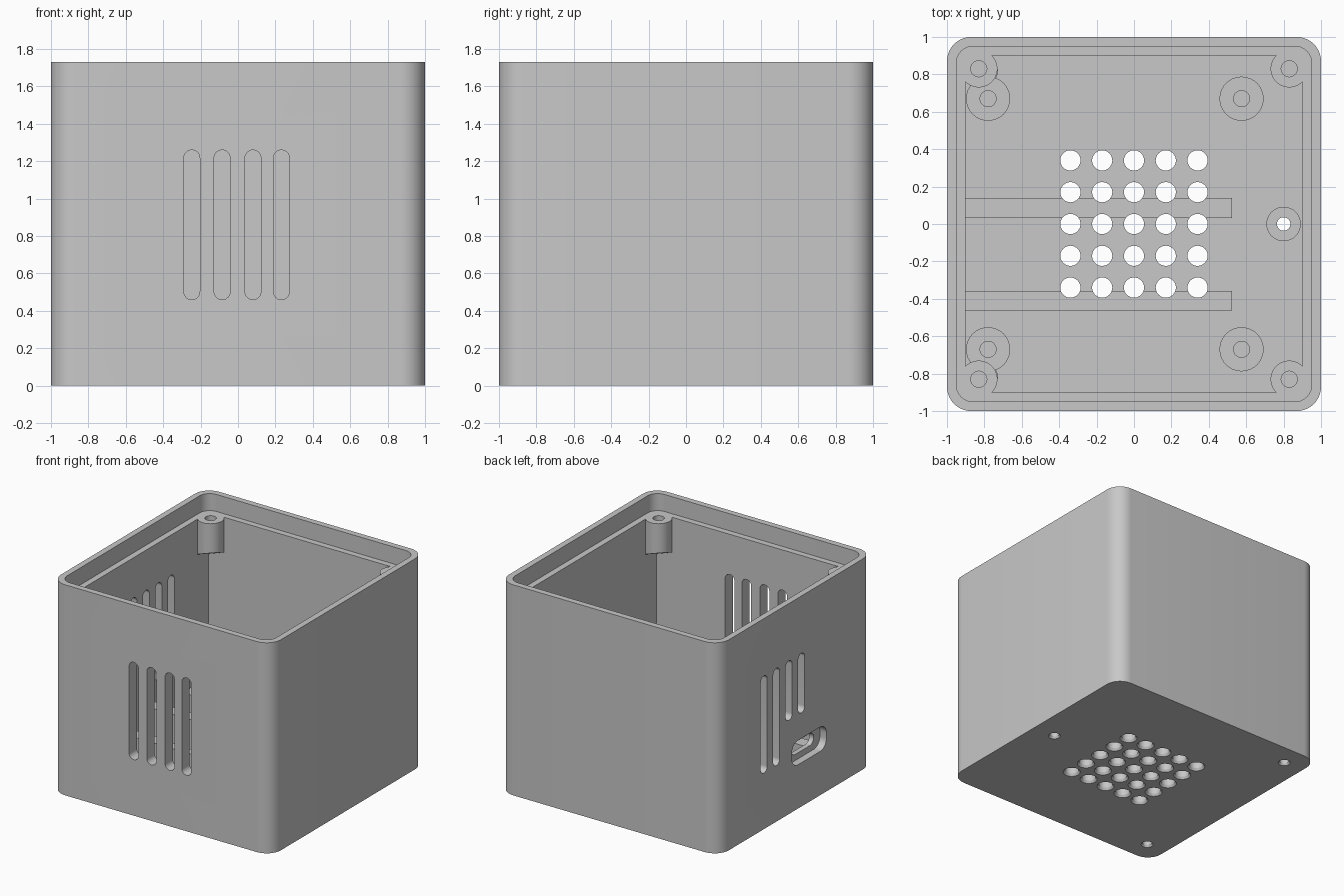
import bpy, bmesh, math

if "Cube" in bpy.data.objects:
    bpy.data.objects.remove(bpy.data.objects["Cube"], do_unlink=True)

HEIGHT, LEDGE, FLOOR, INNER = 1.73, 1.59, 0.09, 0.9
GRID = [0.17 * i for i in range(-2, 3)]
FOOT_HOLES = [(0.8, 0), (-0.82, 0.82), (-0.82, -0.82)]

grey = bpy.data.materials.new("plain grey plastic")
grey.use_nodes = True
colour = (0.58, 0.58, 0.58, 1)
grey.diffuse_color = colour
grey.node_tree.nodes["Principled BSDF"].inputs["Base Color"].default_value = colour


def finish(name, bm):
    bmesh.ops.recalc_face_normals(bm, faces=bm.faces)
    mesh = bpy.data.meshes.new(name)
    bm.to_mesh(mesh)
    bm.free()
    mesh.materials.append(grey)
    obj = bpy.data.objects.new(name, mesh)
    bpy.context.collection.objects.link(obj)
    return obj


def smooth(obj):
    bpy.ops.object.select_all(action='DESELECT')
    obj.select_set(True)
    bpy.context.view_layer.objects.active = obj
    bpy.ops.object.shade_smooth_by_angle(angle=math.radians(30))


def rounded(w, h, r, cu=0, cv=0, seg=10):
    """Outline of a rounded rectangle."""
    pts = []
    for k, (su, sv) in enumerate([(1, 1), (-1, 1), (-1, -1), (1, -1)]):
        for i in range(seg + 1):
            a = (k + i / seg) * math.pi / 2
            pts.append((cu + su * (w / 2 - r) + r * math.cos(a),
                        cv + sv * (h / 2 - r) + r * math.sin(a)))
    return pts


def prism(bm, outline, axis, lo, hi):
    """Extrude an outline along an axis."""
    place = {'x': lambda u, v, t: (t, u, v),
             'y': lambda u, v, t: (u, t, v),
             'z': lambda u, v, t: (u, v, t)}[axis]
    a = [bm.verts.new(place(u, v, lo)) for u, v in outline]
    b = [bm.verts.new(place(u, v, hi)) for u, v in outline]
    bm.faces.new(a)
    bm.faces.new(b)
    for i in range(len(a)):
        bm.faces.new((a[i - 1], a[i], b[i], b[i - 1]))
    bmesh.ops.remove_doubles(bm, verts=a + b, dist=1e-5)


def lathe(bm, profile, x, y, seg=32):
    """Revolve a closed (radius, z) profile about a vertical axis."""
    rings = []
    for r, z in profile:
        if r == 0:
            rings.append([bm.verts.new((x, y, z))] * seg)
        else:
            rings.append([bm.verts.new((x + r * math.cos(2 * math.pi * i / seg),
                                        y + r * math.sin(2 * math.pi * i / seg), z))
                          for i in range(seg)])
    for k in range(len(rings)):
        p, q = rings[k - 1], rings[k]
        if p[0] is p[1] and q[0] is q[1]:
            continue
        for i in range(seg):
            j = (i + 1) % seg
            bm.faces.new(list(dict.fromkeys((p[i], p[j], q[j], q[i]))))


def cut(obj, cutters):
    for c in cutters:
        c.hide_render = True
        mod = obj.modifiers.new(c.name, 'BOOLEAN')
        mod.operation, mod.solver, mod.object = 'DIFFERENCE', 'EXACT', c
    bpy.context.view_layer.update()
    deps = bpy.context.evaluated_depsgraph_get()
    mesh = bpy.data.meshes.new_from_object(obj.evaluated_get(deps))
    obj.modifiers.clear()
    obj.data = mesh


def cutter(name, outline, axis, lo, hi):
    bm = bmesh.new()
    prism(bm, outline, axis, lo, hi)
    return finish(name, bm)


# Main case body
bm = bmesh.new()
prism(bm, rounded(2, 2, 0.13), 'z', 0, HEIGHT)
case = finish("case_shell", bm)

# Lid recess and cavity
recess = cutter("lid_recess_cutter", rounded(1.9, 1.9, 0.09), 'z', LEDGE, HEIGHT + 0.1)
square = [(INNER, INNER), (-INNER, INNER), (-INNER, -INNER), (INNER, -INNER)]
cavity = cutter("cavity_cutter", square, 'z', FLOOR, HEIGHT + 0.05)

# Vent slots in the front and the side wall
bm = bmesh.new()
for x in (-0.247, -0.085, 0.08, 0.232):
    prism(bm, rounded(0.085, 0.8, 0.0425, x, 0.86), 'y', -1.1, -0.85)
for y, low in ((0.416, 0.46), (0.254, 0.46), (0.092, 0.77), (-0.07, 0.77)):
    prism(bm, rounded(0.085, 1.26 - low, 0.0425, y, (1.26 + low) / 2), 'x', -1.1, -0.85)
slots = finish("vent_slot_cutter", bm)

# Cable port: wide outer recess and a narrow opening
port_recess = cutter("port_recess_cutter", rounded(0.45, 0.2, 0.08, -0.17, 0.46), 'x', -1.1, -0.94)
port_hole = cutter("port_opening_cutter", rounded(0.29, 0.1, 0.05, -0.17, 0.46), 'x', -1.05, -0.85)

# Chamfered grille holes and screw holes in the floor
bm = bmesh.new()
for x in GRID:
    for y in GRID:
        lathe(bm, [(0, -0.01), (0.073, -0.01), (0.054, 0.018), (0.054, 0.6), (0, 0.6)], x, y)
grille = finish("grille_cutter", bm)
bm = bmesh.new()
for x, y in FOOT_HOLES:
    lathe(bm, [(0, -0.01), (0.053, -0.01), (0.036, 0.015), (0.036, 0.2), (0, 0.2)], x, y)
foot_holes = finish("screw_hole_cutter", bm)

cut(case, [recess, cavity, slots, port_recess, port_hole, grille, foot_holes])
smooth(case)

# Board support rails on the floor
rails = []
for name, y in (("rear_rail", 0.085), ("front_rail", -0.41)):
    bm = bmesh.new()
    prism(bm, [(-INNER, y - 0.053), (0.525, y - 0.053), (0.525, y + 0.053), (-INNER, y + 0.053)],
          'z', FLOOR, 0.34)
    rail = finish(name, bm)
    cut(rail, [grille])
    smooth(rail)

for c in (recess, cavity, slots, port_recess, port_hole, grille, foot_holes):
    bpy.data.objects.remove(c, do_unlink=True)

# Corner lid screw bosses, undersides sloping down into the corner
for sx in (-1, 1):
    for sy in (-1, 1):
        bm = bmesh.new()
        lathe(bm, [(0, 1.3), (0.1, 1.3), (0.1, LEDGE), (0.043, LEDGE),
                   (0.043, 1.38), (0, 1.38)], sx * 0.83, sy * 0.83)
        for v in bm.verts:
            if v.co.z < 1.31:
                outward = (v.co.x * sx + v.co.y * sy - 1.66) / math.sqrt(2)
                v.co.z -= 0.5 * outward
        smooth(finish("lid_screw_boss", bm))

# Round standoffs for the circuit board
for x in (-0.78, 0.575):
    for y in (-0.67, 0.67):
        bm = bmesh.new()
        lathe(bm, [(0.043, FLOOR), (0.118, FLOOR), (0.118, 0.24), (0.043, 0.24)], x, y)
        smooth(finish("board_standoff", bm))

# Collars around the floor screw holes
for x, y in FOOT_HOLES:
    bm = bmesh.new()
    lathe(bm, [(0.036, FLOOR), (0.092, FLOOR), (0.092, 0.18), (0.036, 0.18)], x, y)
    smooth(finish("screw_hole_collar", bm))
